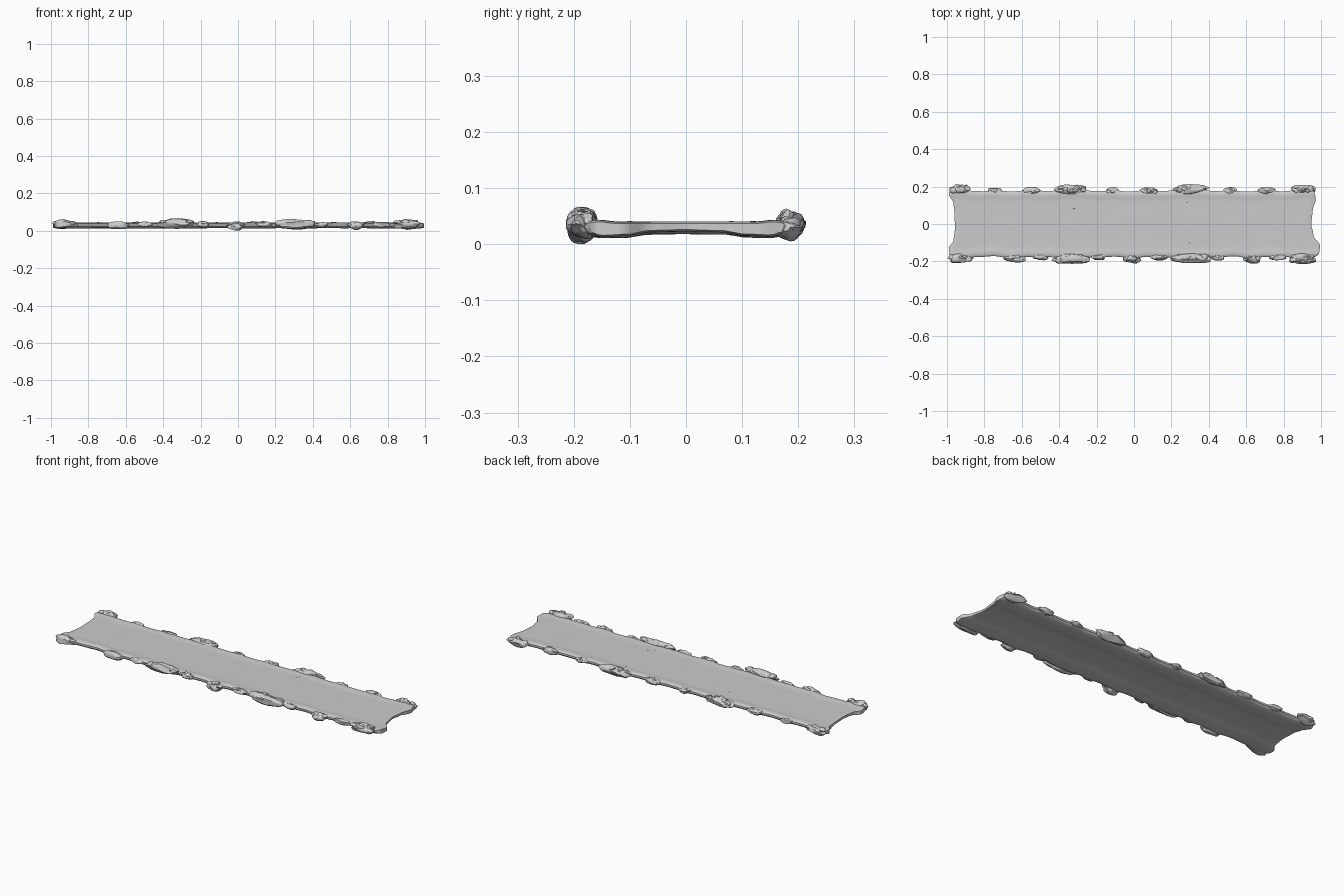
import bpy, bmesh, math, random
from mathutils import Vector, noise

if "Cube" in bpy.data.objects:
    bpy.data.objects.remove(bpy.data.objects["Cube"])

random.seed(7)


def interp(pts, t):
    """Smooth interpolation through (position, value) pairs."""
    if t <= pts[0][0]:
        return pts[0][1]
    for (a, va), (b, vb) in zip(pts, pts[1:]):
        if t <= b:
            f = (t - a) / (b - a)
            f = f * f * (3 - 2 * f)
            return va + (vb - va) * f
    return pts[-1][1]


def finish(bm, name, angle):
    bmesh.ops.recalc_face_normals(bm, faces=bm.faces)
    me = bpy.data.meshes.new(name)
    bm.to_mesh(me)
    bm.free()
    ob = bpy.data.objects.new(name, me)
    bpy.context.collection.objects.link(ob)
    bpy.ops.object.select_all(action='DESELECT')
    ob.select_set(True)
    bpy.context.view_layer.objects.active = ob
    bpy.ops.object.shade_smooth_by_angle(angle=math.radians(angle))
    return ob


# Rock clusters: x centre, half length, half width, bottom z, top z
REAR = [(-0.93, .055, .026, .01, .062), (-0.745, .036, .018, .018, .050),
        (-0.55, .047, .018, .015, .055), (-0.33, .09, .026, .01, .065),
        (-0.115, .034, .018, .018, .050), (0.085, .046, .018, .015, .055),
        (0.305, .09, .026, .01, .064), (0.515, .034, .018, .018, .050),
        (0.71, .046, .018, .015, .055), (0.905, .06, .026, .008, .062)]
FRONT = [(-0.93, .065, .026, .012, .066), (-0.64, .055, .022, .010, .055),
         (-0.50, .04, .016, .018, .052), (-0.33, .10, .026, .012, .072),
         (-0.19, .04, .016, .018, .055), (-0.01, .05, .024, .002, .055),
         (0.14, .045, .016, .018, .054), (0.31, .10, .026, .012, .071),
         (0.45, .035, .016, .018, .050), (0.63, .05, .024, .006, .055),
         (0.77, .045, .016, .018, .054), (0.90, .075, .026, .010, .070)]

# Slab: closed grid with wavy outline, thin middle and thicker rims
LEFT = [(-1, -.985), (-.7, -.99), (-.5, -.965), (-.1, -.957), (.3, -.96), (.6, -.965), (.9, -.99), (1, -.985)]
RIGHT = [(-1, .965), (-.9, .99), (-.65, .995), (-.35, .96), (0, .948), (.4, .955), (.75, .972), (1, .965)]
TOP = [(0, .040), (.7, .040), (.88, .043), (.96, .041), (1, .036)]
BOTTOM = [(0, .023), (.35, .022), (.6, .015), (.85, .013), (.95, .018), (1, .026)]
NX, NY = 150, 32


def rim(x, side):
    rocks = REAR if side > 0 else FRONT
    swell = max(math.exp(-((x - r[0]) / r[1]) ** 2) * r[2] for r in rocks)
    return side * (0.174 + 0.5 * swell + 0.004 * noise.noise(Vector((x * 14, side, 0))))


def slab_point(i, j, top):
    v = math.sin(math.pi / 2 * (2 * j / NY - 1))
    u = i / NX
    x = LEFT[0][1]
    xl, xr = interp(LEFT, v), interp(RIGHT, v)
    x = xl + (xr - xl) * u
    y = rim(x, 1 if v > 0 else -1) * abs(v)
    z = interp(TOP if top else BOTTOM, abs(v))
    if top:
        z += 0.0006 * noise.noise(Vector((x * 6, y * 12, 3)))
    else:
        # soft ridges under the tile joints
        ridge = max(math.exp(-((x - s) / .02) ** 2) for s in (-.32, .31))
        wave = noise.noise(Vector((x * 5, y * 9, 8)))
        z += (0.003 * wave - 0.004 * ridge) * (1 - abs(v) ** 4)
    # rounded nose on both ends
    if i in (0, NX):
        z += -0.003 if top else 0.003
    return (x, y, z)


bm = bmesh.new()
sheets = []
for top in (True, False):
    sheets.append([[bm.verts.new(slab_point(i, j, top)) for j in range(NY + 1)] for i in range(NX + 1)])
for g in sheets:
    for i in range(NX):
        for j in range(NY):
            bm.faces.new((g[i][j], g[i + 1][j], g[i + 1][j + 1], g[i][j + 1]))
border = [(i, 0) for i in range(NX)] + [(NX, j) for j in range(NY)]
border += [(i, NY) for i in range(NX, 0, -1)] + [(0, j) for j in range(NY, 0, -1)]
t, b = sheets
for (i, j), (k, l) in zip(border, border[1:] + border[:1]):
    bm.faces.new((t[i][j], t[k][l], b[k][l], b[i][j]))
finish(bm, "walkway_slab", 40)


def add_stone(bm, c, size):
    """Chiselled pebble: sphere cut back by random planes, then roughened."""
    geo = bmesh.ops.create_icosphere(bm, subdivisions=3, radius=1)
    planes = []
    for _ in range(11):
        n = Vector([random.gauss(0, 1) for _ in range(3)]).normalized()
        planes.append((n, random.uniform(.62, .88)))
    seed = Vector([random.uniform(0, 50) for _ in range(3)])
    for v in geo["verts"]:
        p = v.co.copy()
        for n, d in planes:
            over = p.dot(n) - d
            if over > 0:
                p -= n * over
        p *= 1.12 + 0.16 * noise.noise(p * 2.2 + seed)
        v.co = Vector(c) + Vector([p[k] * size[k] for k in range(3)])


def add_rim_rocks(rocks, side, name):
    bm = bmesh.new()
    for x, hl, hw, z0, z1 in rocks:
        zc, hz = (z0 + z1) / 2, (z1 - z0) / 2
        yc = side * (0.186 if hw > .02 else 0.178)
        # low bed stone
        add_stone(bm, (x, yc, zc - hz * .15), (hl, hw, hz * .85))
        # smaller stones piled along it
        count = 2 + int(hl / .02)
        for k in range(count):
            f = (k + .5) / count * 2 - 1
            s = 1 - .45 * abs(f)
            r = random.uniform(.8, 1.1)
            add_stone(bm, (x + f * hl * .8, yc + random.uniform(-.4, .4) * hw,
                           zc + hz * random.uniform(.0, .35) * s),
                      (hl / count * 1.5 * r, hw * .6 * r, hz * .6 * s))
    for v in bm.verts:
        v.co.x = max(-1, min(1, v.co.x))
        v.co.y = max(-.214, min(.214, v.co.y))
        v.co.z = max(0, min(.073, v.co.z))
    finish(bm, name, 28)


add_rim_rocks(REAR, 1, "rear_rim_rocks")
add_rim_rocks(FRONT, -1, "front_rim_rocks")

# Small surface chips along the two tile joints
bm = bmesh.new()
for x, y in ((-.345, .12), (-.32, .08), (-.35, -.105), (.285, .12), (.30, -.10), (.27, -.125)):
    add_stone(bm, (x, y, .039), (.006, .009, .002))
finish(bm, "joint_chips", 28)
